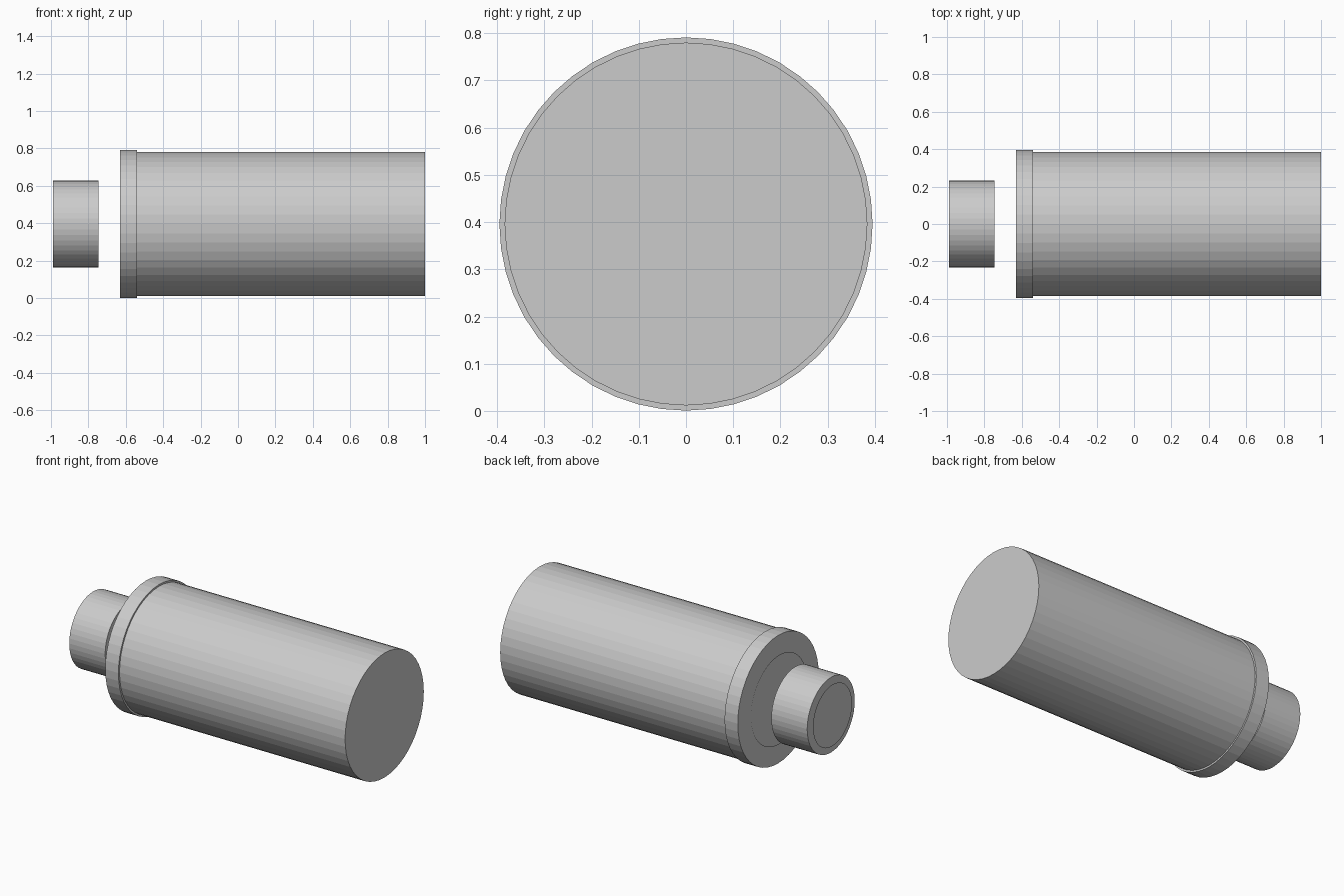
import bpy, math

if "Cube" in bpy.data.objects:
    bpy.data.objects.remove(bpy.data.objects["Cube"])

AXIS_Z = 0.396   # height of the shared axis
SIDES = 48


def drum(name, x0, x1, radius):
    """Capped cylinder lying along x."""
    bpy.ops.mesh.primitive_cylinder_add(
        vertices=SIDES, radius=radius, depth=x1 - x0,
        location=((x0 + x1) / 2, 0, AXIS_Z), rotation=(0, math.pi / 2, 0))
    bpy.context.object.name = name


def disc(name, x, radius):
    """Flat round plate facing -x."""
    bpy.ops.mesh.primitive_circle_add(
        vertices=SIDES, radius=radius, fill_type='NGON',
        location=(x, 0, AXIS_Z), rotation=(0, -math.pi / 2, 0))
    bpy.context.object.name = name


# Main barrel and its raised collar
drum("barrel", -0.54, 1.0, 0.384)
drum("collar", -0.63, -0.54, 0.395)

# Separate end cap in front of the collar
drum("end_cap", -0.99, -0.745, 0.232)

# Flat plates on the left-facing ends
disc("collar_plate", -0.636, 0.275)
disc("end_cap_plate", -1.0, 0.19)
